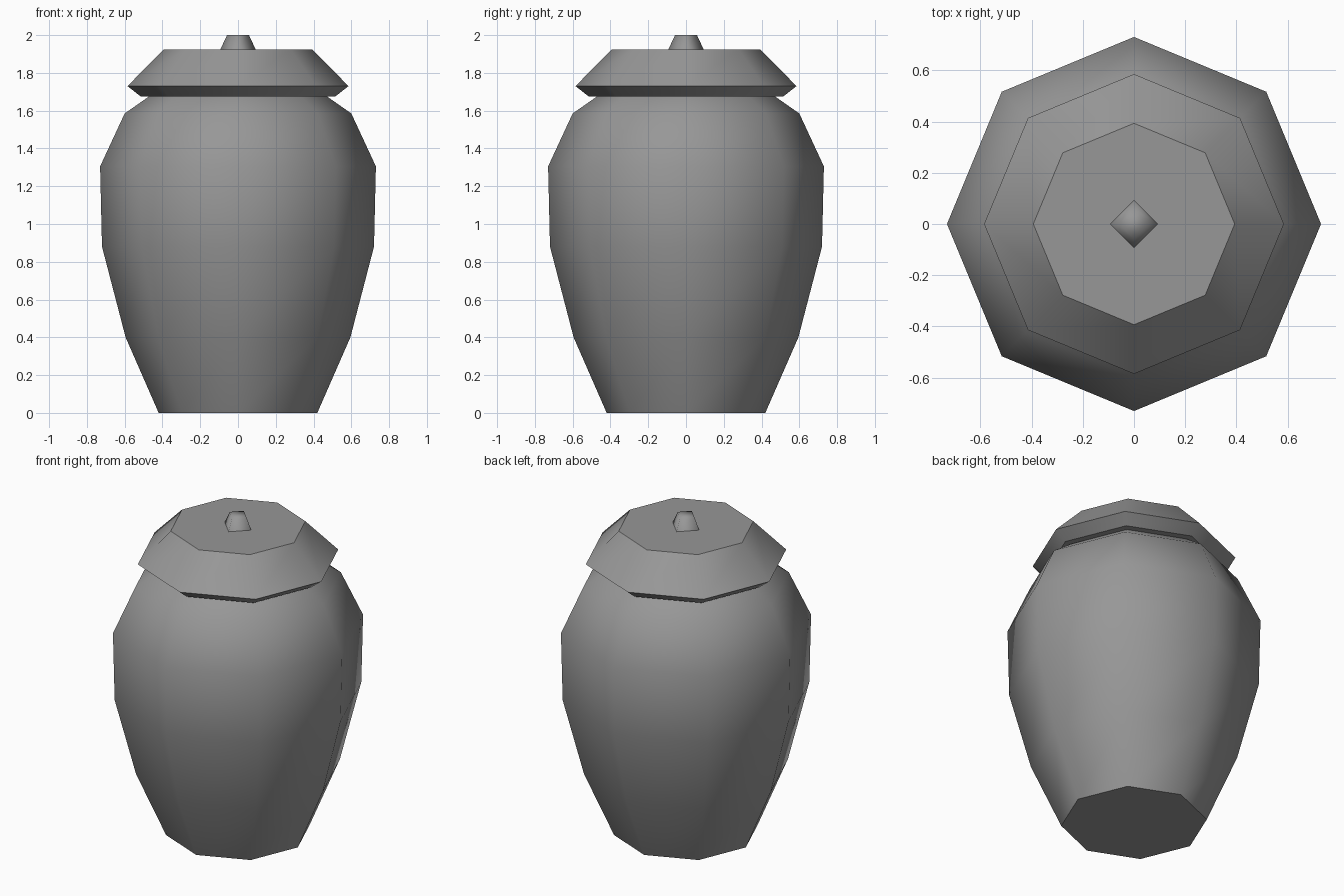
import bpy, bmesh
from math import cos, sin, tau

if "Cube" in bpy.data.objects:
    bpy.data.objects.remove(bpy.data.objects["Cube"])

grey = bpy.data.materials.new("dark_grey")
grey.diffuse_color = (0.31, 0.31, 0.31, 1)
grey.use_nodes = True
grey.node_tree.nodes["Principled BSDF"].inputs["Base Color"].default_value = grey.diffuse_color


def lathe(name, profile, sides, sharp_rings):
    """Revolve (radius, z) points into a capped smooth solid; creased at the listed rings."""
    bm = bmesh.new()
    rings = [[bm.verts.new((r * cos(tau * i / sides), r * sin(tau * i / sides), z))
              for i in range(sides)] for r, z in profile]
    for a, b in zip(rings, rings[1:]):
        for i in range(sides):
            j = (i + 1) % sides
            bm.faces.new((a[i], a[j], b[j], b[i]))
    bm.faces.new(rings[0][::-1])
    bm.faces.new(rings[-1])
    for f in bm.faces:
        f.smooth = True
    for k in sharp_rings:
        for i in range(sides):
            bm.edges.get((rings[k][i], rings[k][(i + 1) % sides])).smooth = False
    mesh = bpy.data.meshes.new(name)
    bm.to_mesh(mesh)
    bm.free()
    mesh.materials.append(grey)
    obj = bpy.data.objects.new(name, mesh)
    bpy.context.collection.objects.link(obj)
    return obj


# Eight-sided jar body, shoulder tucked under the lid
lathe("jar_body", [(0.42, 0), (0.595, 0.4), (0.72, 0.88), (0.73, 1.305),
                   (0.6, 1.585), (0.45, 1.69)], 8, (0, 5))

# Eight-sided lid with undercut rim
lathe("lid", [(0.515, 1.675), (0.585, 1.73), (0.393, 1.925)], 8, (0, 1, 2))

# Four-sided knob with a softly shaded top
lathe("lid_knob", [(0.093, 1.925), (0.058, 2.0)], 4, (0,))
